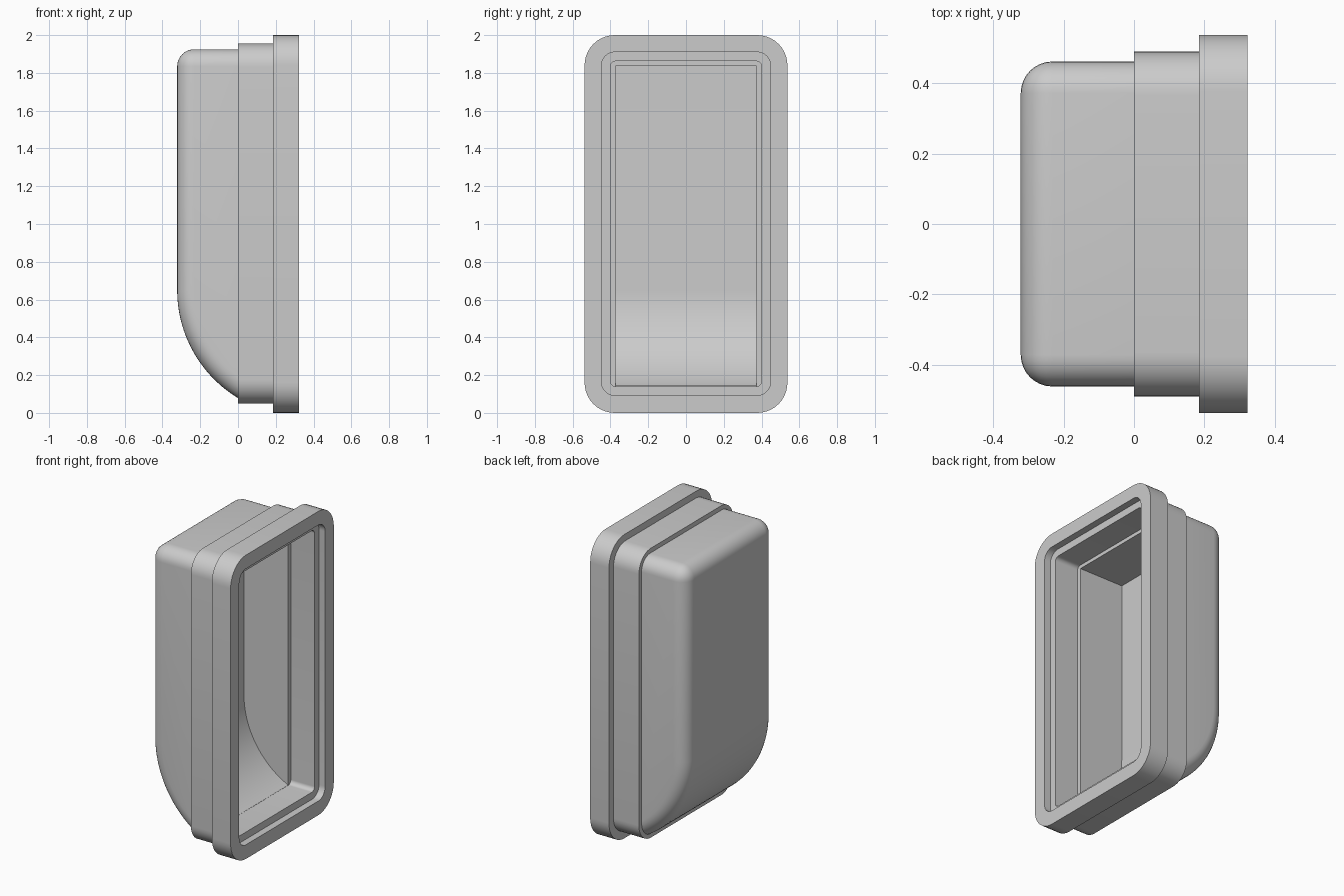
import bpy, bmesh, math

cube = bpy.data.objects.get("Cube")
if cube:
    bpy.data.objects.remove(cube, do_unlink=True)

grey = bpy.data.materials.new("light grey plastic")
grey.use_nodes = True
colour = (0.6, 0.6, 0.6, 1)
grey.diffuse_color = colour
grey.node_tree.nodes["Principled BSDF"].inputs["Base Color"].default_value = colour


def finish(name, bm):
    """Turn a bmesh into a smooth-shaded object with crisp steps."""
    mesh = bpy.data.meshes.new(name)
    bm.to_mesh(mesh)
    bm.free()
    mesh.materials.append(grey)
    obj = bpy.data.objects.new(name, mesh)
    bpy.context.collection.objects.link(obj)
    bpy.ops.object.select_all(action="DESELECT")
    obj.select_set(True)
    bpy.context.view_layer.objects.active = obj
    bpy.ops.object.shade_smooth_by_angle(angle=math.radians(30))


def bridge(bm, a, b):
    """Join two vertex loops of equal length with quads."""
    for i in range(len(a)):
        j = (i + 1) % len(a)
        bm.faces.new((a[i], a[j], b[j], b[i]))


def rounded_ring(bm, x, half, z0, z1, radius, steps=10):
    """Rounded rectangle loop in the YZ plane."""
    y, low, high = half - radius, z0 + radius, z1 - radius
    ring = []
    for k, (cy, cz) in enumerate([(y, high), (-y, high), (-y, low), (y, low)]):
        for i in range(steps + 1):
            a = math.pi / 2 * (k + i / steps)
            ring.append(bm.verts.new((x, cy + radius * math.cos(a), cz + radius * math.sin(a))))
    return ring


def scoop(radius, mouth, half, top, steps=28):
    """Closed solid: side profile with a curved lower back, spanning Y."""
    cx, cz = 0.346, 0.65
    sweep = math.acos((cx - mouth) / radius)
    profile = [(mouth, top), (cx - radius, top)]
    for i in range(steps + 1):
        a = sweep * i / steps
        profile.append((cx - radius * math.cos(a), cz - radius * math.sin(a)))
    bm = bmesh.new()
    sides = [[bm.verts.new((x, y, z)) for x, z in profile] for y in (-half, half)]
    bridge(bm, *sides)
    for side in sides:
        bm.faces.new(side)
    bmesh.ops.recalc_face_normals(bm, faces=bm.faces)
    return bm


def open_mouth(bm, mouth):
    """Remove the face lying in the mouth plane."""
    caps = [f for f in bm.faces if all(v.co.x > mouth - 1e-4 for v in f.verts)]
    bmesh.ops.delete(bm, geom=caps, context="FACES_ONLY")


# Stepped frame: collar, flange, rim recess and inner ledge
stations = [
    (0, 0.42, 0.11, 1.885, 0.08),
    (0, 0.49, 0.05, 1.955, 0.125),
    (0.185, 0.49, 0.05, 1.955, 0.125),
    (0.185, 0.537, 0, 2, 0.16),
    (0.322, 0.537, 0, 2, 0.16),
    (0.322, 0.447, 0.093, 1.91, 0.07),
    (0.277, 0.447, 0.093, 1.91, 0.07),
    (0.277, 0.4, 0.14, 1.862, 0.028),
    (0.105, 0.4, 0.14, 1.862, 0.028),
    (0.105, 0.372, 0.141, 1.838, 0.001),
]
bm = bmesh.new()
rings = [rounded_ring(bm, *s) for s in stations]
for i, ring in enumerate(rings):
    bridge(bm, rings[i - 1], ring)
bmesh.ops.recalc_face_normals(bm, faces=bm.faces)
finish("flanged_frame", bm)

# Bowed body with filleted sides and back top edge
bm = scoop(0.668, 0, 0.462, 1.925)
fillet = []
for e in bm.edges:
    a, b = (v.co for v in e.verts)
    if abs(a.y - b.y) > 0.1:
        wanted = a.z > 1.9 and a.x < -0.3
    else:
        wanted = min(a.x, b.x) < -0.001
    if wanted:
        fillet.append(e)
bmesh.ops.bevel(bm, geom=fillet, offset=0.09, segments=8, profile=0.5, affect="EDGES")
open_mouth(bm, 0)
finish("body_shell", bm)

# Inner cavity lining, facing inward
bm = scoop(0.563, 0.105, 0.372, 1.838)
open_mouth(bm, 0.105)
bmesh.ops.reverse_faces(bm, faces=bm.faces)
finish("cavity_lining", bm)
